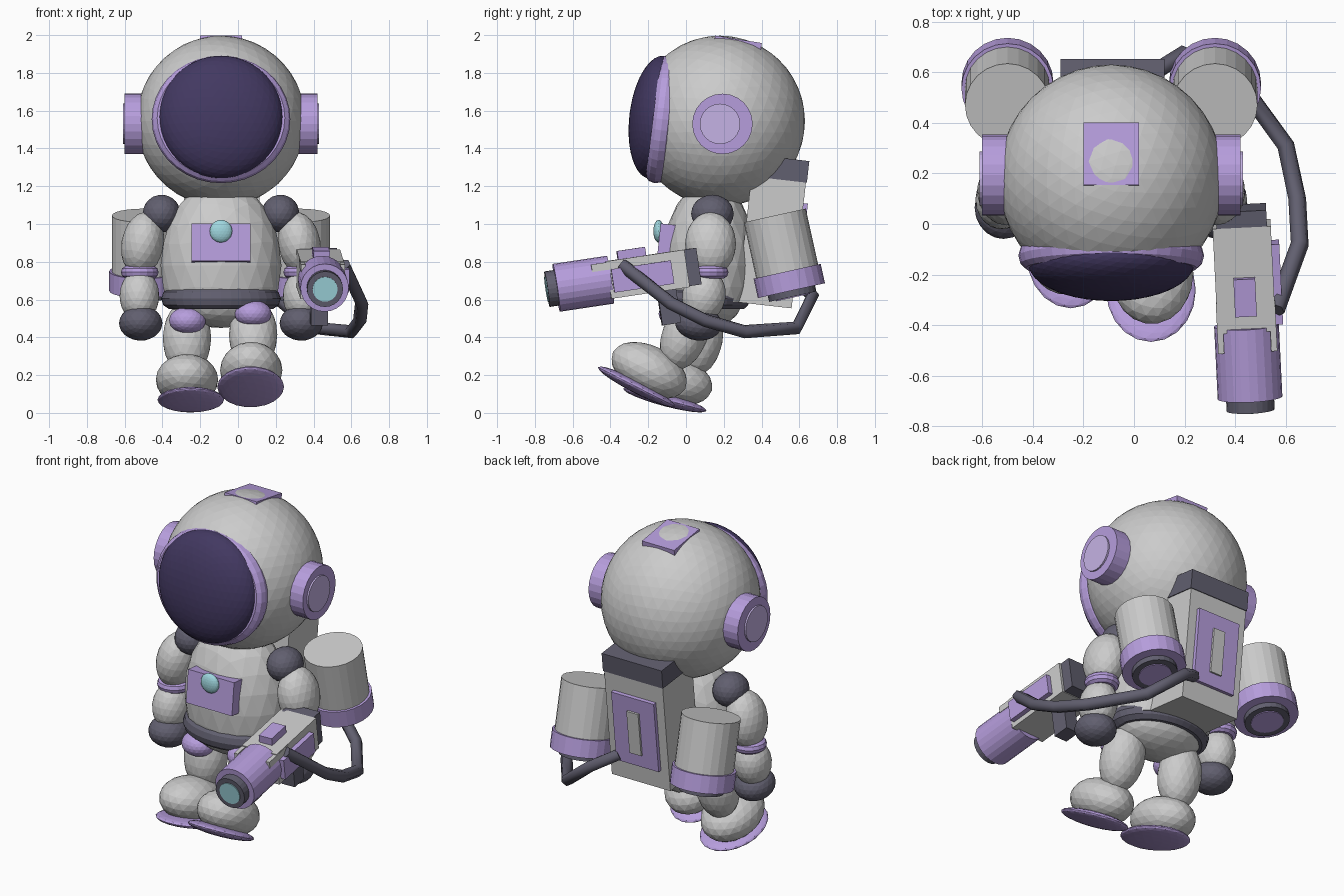
import bpy, bmesh
from math import radians, pi
from mathutils import Matrix, Vector, Euler

if "Cube" in bpy.data.objects:
    bpy.data.objects.remove(bpy.data.objects["Cube"])

CX = -0.09  # symmetry plane of the figure


def material(name, rgb):
    m = bpy.data.materials.new(name)
    m.diffuse_color = (*rgb, 1)
    m.use_nodes = True
    m.node_tree.nodes["Principled BSDF"].inputs["Base Color"].default_value = m.diffuse_color
    return m


PURPLE = material("purple", (0.47, 0.34, 0.72))
LILAC = material("lilac", (0.56, 0.45, 0.78))
DARK = material("dark", (0.12, 0.115, 0.16))
VISOR = material("visor", (0.055, 0.04, 0.12))
WHITE = material("white", (0.75, 0.75, 0.78))
BLUE = material("blue", (0.35, 0.68, 0.74))


def place(ob, name, mat, frame=None):
    ob.name = name
    if mat:
        ob.data.materials.append(mat)
    if frame:
        ob.matrix_world = frame @ ob.matrix_basis
    return ob


def frame(loc, rx=0, rz=0):
    return Matrix.Translation(loc) @ Euler((radians(rx), 0, radians(rz))).to_matrix().to_4x4()


def ball(name, loc, size, mat=None, rx=0, ry=0, sub=3):
    bpy.ops.mesh.primitive_ico_sphere_add(subdivisions=sub, radius=1, location=loc,
                                          rotation=(radians(rx), radians(ry), 0))
    ob = bpy.context.object
    ob.scale = size
    return place(ob, name, mat)


def box(name, lo, hi, mat=None, fr=None):
    lo, hi = Vector(lo), Vector(hi)
    bpy.ops.mesh.primitive_cube_add(size=1, location=(lo + hi) / 2)
    ob = bpy.context.object
    ob.scale = hi - lo
    return place(ob, name, mat, fr)


def rod(name, loc, r, depth, mat=None, rot=(0, 0, 0), fr=None, sides=24):
    bpy.ops.mesh.primitive_cylinder_add(vertices=sides, radius=r, depth=depth,
                                        location=loc, rotation=rot)
    return place(bpy.context.object, name, mat, fr)


def ring(name, loc, major, minor, scale, mat, rx=0, segs=36):
    bpy.ops.mesh.primitive_torus_add(major_radius=major, minor_radius=minor, location=loc,
                                     major_segments=segs, minor_segments=10,
                                     rotation=(radians(rx), 0, 0))
    ob = bpy.context.object
    ob.scale = scale
    return place(ob, name, mat)


# helmet, visor and rim
ball("helmet", (CX, 0.18, 1.545), (0.447, 0.45, 0.452), sub=4)
ball("visor", (CX, -0.155, 1.565), (0.328, 0.145, 0.328), VISOR, rx=-7, sub=4)
ring("visor_rim", (CX, -0.125, 1.555), 0.325, 0.042, (1, 0.93, 1.25), PURPLE, rx=83)
box("helmet_top_plate", (-0.11, -0.125, -0.025), (0.11, 0.125, 0.018), PURPLE,
    frame((CX, 0.275, 1.96), rx=-9))

# torso, waist and chest panel
body = ball("torso", (CX, 0.125, 0.78), (0.32, 0.25, 0.45), WHITE)
bm = bmesh.new()
bm.from_mesh(body.data)
cut = bmesh.ops.bisect_plane(bm, geom=bm.verts[:] + bm.edges[:] + bm.faces[:],
                             plane_co=(0, 0, -0.43), plane_no=(0, 0, -1), clear_outer=True)
bmesh.ops.holes_fill(bm, edges=[e for e in bm.edges if e.is_boundary])
bm.to_mesh(body.data)
bm.free()
ring("belt", (CX, 0.1, 0.605), 0.255, 0.062, (1, 0.75, 0.95), DARK)
ball("hips", (CX, 0.1, 0.585), (0.27, 0.195, 0.135))
box("chest_panel", (-0.157, -0.03, -0.1), (0.157, 0.06, 0.1), PURPLE,
    frame((CX, -0.115, 0.9), rx=-6))
ball("chest_light", (CX, -0.145, 0.962), (0.06, 0.028, 0.06), BLUE)

# mirrored parts: ears, arms, tanks
tank = 12.5
for s, side in ((-1, "left"), (1, "right")):
    rod("ear_disc_" + side, (CX + s * 0.46, 0.193, 1.53), 0.16, 0.1, PURPLE, (0, pi / 2, 0))
    rod("ear_cap_" + side, (CX + s * 0.47, 0.18, 1.53), 0.107, 0.1, LILAC, (0, pi / 2, 0))
    ball("shoulder_" + side, (CX + s * 0.315, 0.14, 1.055), (0.1, 0.113, 0.1), DARK)
    ball("upper_arm_" + side, (CX + s * 0.415, 0.13, 0.895), (0.112, 0.135, 0.17), WHITE, ry=-s * 10)
    ring("elbow_" + side, (CX + s * 0.43, 0.125, 0.745), 0.065, 0.035, (1, 1, 1), PURPLE, segs=16)
    ball("forearm_" + side, (CX + s * 0.432, 0.095, 0.62), (0.105, 0.115, 0.14), WHITE, rx=-12)
    ball("hand_" + side, (CX + s * 0.425, 0.065, 0.475), (0.115, 0.125, 0.092), DARK, rx=-8)
    fr = frame((CX + s * 0.41, 0.47, 1.045), rx=tank)
    rod("tank_" + side, (0, 0, -0.16), 0.168, 0.32, None, fr=fr)
    rod("tank_band_" + side, (0, 0, -0.355), 0.182, 0.105, PURPLE, fr=fr)
    rod("tank_nozzle_" + side, (0, 0, -0.41), 0.128, 0.06, DARK, fr=fr)
    rod("tank_nozzle_core_" + side, (0, 0, -0.415), 0.092, 0.06, PURPLE, fr=fr)

# legs: x, thigh y/z, lean, knee (x, y, z), boot (x, y, z), sole (x, y, z), foot tilt
legs = {
    "left": (-0.27, (0.075, 0.395), -10, (-0.267, -0.005, 0.49), (-0.27, -0.07, 0.175),
             (-0.25, -0.112, 0.07), -15),
    "right": (0.08, (-0.005, 0.415), -22, (0.08, -0.055, 0.525), (0.07, -0.195, 0.225),
              (0.067, -0.262, 0.138), -27),
}
for side, (x, (y, z), lean, knee, boot, sole, tilt) in legs.items():
    ball("leg_" + side, (x, y, z), (0.128, 0.12, 0.2), WHITE, rx=lean)
    ball("knee_" + side, knee, (0.098, 0.09, 0.072), PURPLE)
    ball("boot_" + side, boot, (0.165, 0.215, 0.13), None, rx=tilt)
    ball("sole_" + side, sole, (0.177, 0.229, 0.034), PURPLE, rx=tilt)

# backpack
fr = frame((CX + 0.005, 0.415, 0.57), rx=-6.5)
box("backpack", (-0.2, -0.145, 0), (0.2, 0.145, 0.68), None, fr)
box("backpack_cap", (-0.205, -0.13, 0.67), (0.205, 0.15, 0.785), DARK, fr)
box("backpack_panel", (-0.145, 0.1, 0.12), (0.145, 0.168, 0.56), PURPLE, fr)
box("backpack_slot", (-0.04, 0.12, 0.2), (0.04, 0.18, 0.47), None, fr)

# blaster, built pointing along -y in its own frame
fr = frame((0.425, 0, 0.765), rx=8.5, rz=2.8)
lay = (pi / 2, 0, 0)
box("blaster_body", (-0.115, -0.42, -0.1), (0.115, 0, 0.1), None, fr)
box("blaster_back", (-0.1, -0.02, -0.095), (0.1, 0.065, 0.1), DARK, fr)
rod("blaster_barrel", (0, -0.55, 0), 0.128, 0.29, PURPLE, lay, fr)
rod("blaster_muzzle", (0, -0.7, 0), 0.095, 0.09, DARK, lay, fr)
rod("blaster_lens", (0, -0.705, 0), 0.066, 0.09, BLUE, lay, fr)
for s in (-1, 1):
    box("blaster_rail", (s * 0.105 - 0.012, -0.5, 0.055), (s * 0.105 + 0.012, -0.3, 0.095), None, fr)
box("blaster_sight", (-0.043, -0.35, 0.08), (0.043, -0.2, 0.145), PURPLE, fr)
box("blaster_side_panel", (0.08, -0.4, -0.07), (0.145, -0.08, 0.055), PURPLE, fr)
box("blaster_grip", (-0.045, -0.17, -0.28), (0.045, -0.07, -0.08), DARK, fr)

# hose from blaster to backpack
pts = [(0.56, -0.34, 0.785), (0.655, -0.08, 0.58), (0.645, 0.1, 0.49), (0.6, 0.31, 0.43),
       (0.4, 0.585, 0.45), (0.19, 0.67, 0.62), (0.05, 0.58, 0.7)]
curve = bpy.data.curves.new("hose", "CURVE")
curve.dimensions = "3D"
curve.bevel_depth = 0.036
curve.bevel_resolution = 1
curve.use_fill_caps = True
line = curve.splines.new("POLY")
line.points.add(len(pts) - 1)
for p, co in zip(line.points, pts):
    p.co = (*co, 1)
hose = bpy.data.objects.new("hose", curve)
bpy.context.collection.objects.link(hose)
curve.materials.append(DARK)
